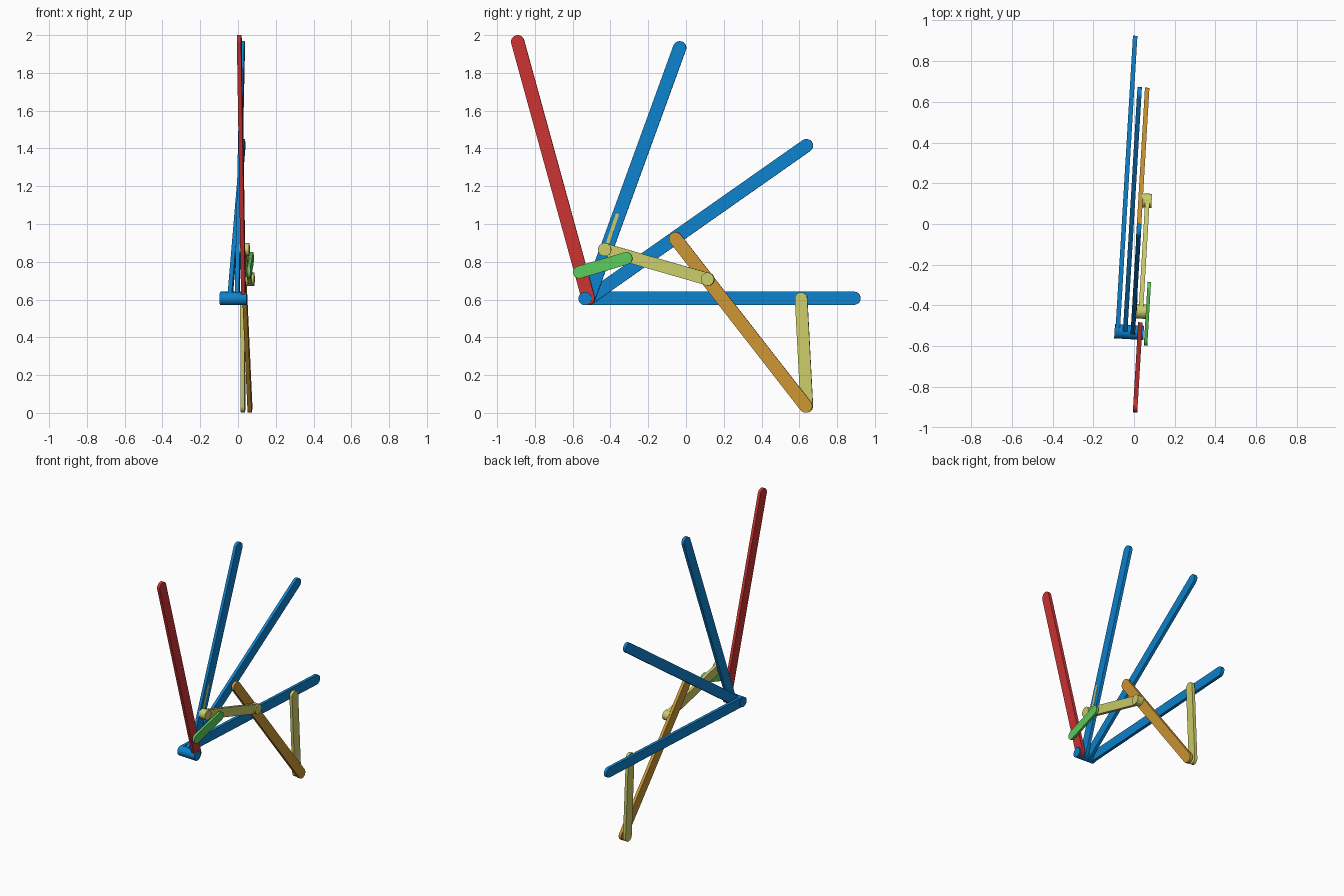
import bpy, bmesh, math
from mathutils import Matrix

if "Cube" in bpy.data.objects:
    bpy.data.objects.remove(bpy.data.objects["Cube"])

TURN = Matrix.Rotation(math.radians(-3.4), 4, 'Z')   # whole mechanism sits slightly turned


def material(name, rgb):
    m = bpy.data.materials.new(name)
    m.diffuse_color = (*rgb, 1)
    m.use_nodes = True
    m.node_tree.nodes["Principled BSDF"].inputs["Base Color"].default_value = m.diffuse_color
    return m


BLUE = material("blue", (0.004, 0.223, 0.61))
RED = material("red", (0.604, 0.033, 0.033))
ORANGE = material("orange", (0.604, 0.305, 0.033))
YELLOW = material("pale yellow", (0.604, 0.604, 0.147))
GREEN = material("green", (0.107, 0.604, 0.107))


def extrude_outline(name, outline, x0, x1, mat):
    """Extrude a (y, z) outline sideways from x0 to x1."""
    bm = bmesh.new()
    face = bm.faces.new([bm.verts.new((x0, y, z)) for y, z in outline])
    ext = bmesh.ops.extrude_face_region(bm, geom=[face])
    verts = [g for g in ext["geom"] if isinstance(g, bmesh.types.BMVert)]
    bmesh.ops.translate(bm, verts=verts, vec=(x1 - x0, 0, 0))
    bmesh.ops.recalc_face_normals(bm, faces=bm.faces)
    bm.transform(TURN)
    me = bpy.data.meshes.new(name)
    bm.to_mesh(me)
    bm.free()
    me.materials.append(mat)
    ob = bpy.data.objects.new(name, me)
    bpy.context.collection.objects.link(ob)
    bpy.context.view_layer.objects.active = ob
    ob.select_set(True)
    bpy.ops.object.shade_smooth_by_angle(angle=math.radians(35))
    ob.select_set(False)
    return ob


def bar(name, a, b, x, mat, r=0.035, t=0.022, n=12):
    """Flat bar with round ends between two (y, z) pivots."""
    d = math.atan2(b[1] - a[1], b[0] - a[0])
    pts = []
    for c, start in ((b, d - math.pi / 2), (a, d + math.pi / 2)):
        for i in range(n + 1):
            g = start + math.pi * i / n
            pts.append((c[0] + r * math.cos(g), c[1] + r * math.sin(g)))
    return extrude_outline(name, pts, x - t / 2, x + t / 2, mat)


def pin(name, c, x0, x1, mat, r=0.035, n=24):
    """Round pin lying sideways."""
    pts = [(c[0] + r * math.cos(2 * math.pi * i / n),
            c[1] + r * math.sin(2 * math.pi * i / n)) for i in range(n)]
    return extrude_outline(name, pts, x0, x1, mat)


# Main pivot and the fan of bars
PIVOT = (-0.515, 0.607)
pin("pivot_pin", (-0.531, 0.605), -0.064, 0.079, BLUE)
bar("lower_arm", (-0.525, 0.607), (0.888, 0.607), -0.049, BLUE)
bar("middle_arm", PIVOT, (0.638, 1.415), -0.012, BLUE)
bar("upper_arm", PIVOT, (-0.032, 1.933), 0.026, BLUE)
bar("back_arm", PIVOT, (-0.889, 1.965), 0.06, RED)

# Supporting leg and brace
bar("leg", (0.61, 0.605), (0.64, 0.036), -0.012, YELLOW, r=0.033)
bar("diagonal_brace", (-0.054, 0.922), (0.637, 0.036), 0.025, ORANGE)

# Link with pins at both ends
A, B = (-0.427, 0.865), (0.118, 0.708)
bar("link", A, B, 0.059, YELLOW, r=0.033)
pin("link_rear_pin", A, 0.035, 0.086, YELLOW)
pin("link_front_pin", B, 0.03, 0.08, YELLOW)
bar("link_tongue", (-0.42, 0.88), (-0.363, 1.047), 0.033, YELLOW, r=0.009, t=0.012)

# Small connector on the outside
bar("connector", (-0.56, 0.745), (-0.312, 0.818), 0.092, GREEN, r=0.033, t=0.017)
